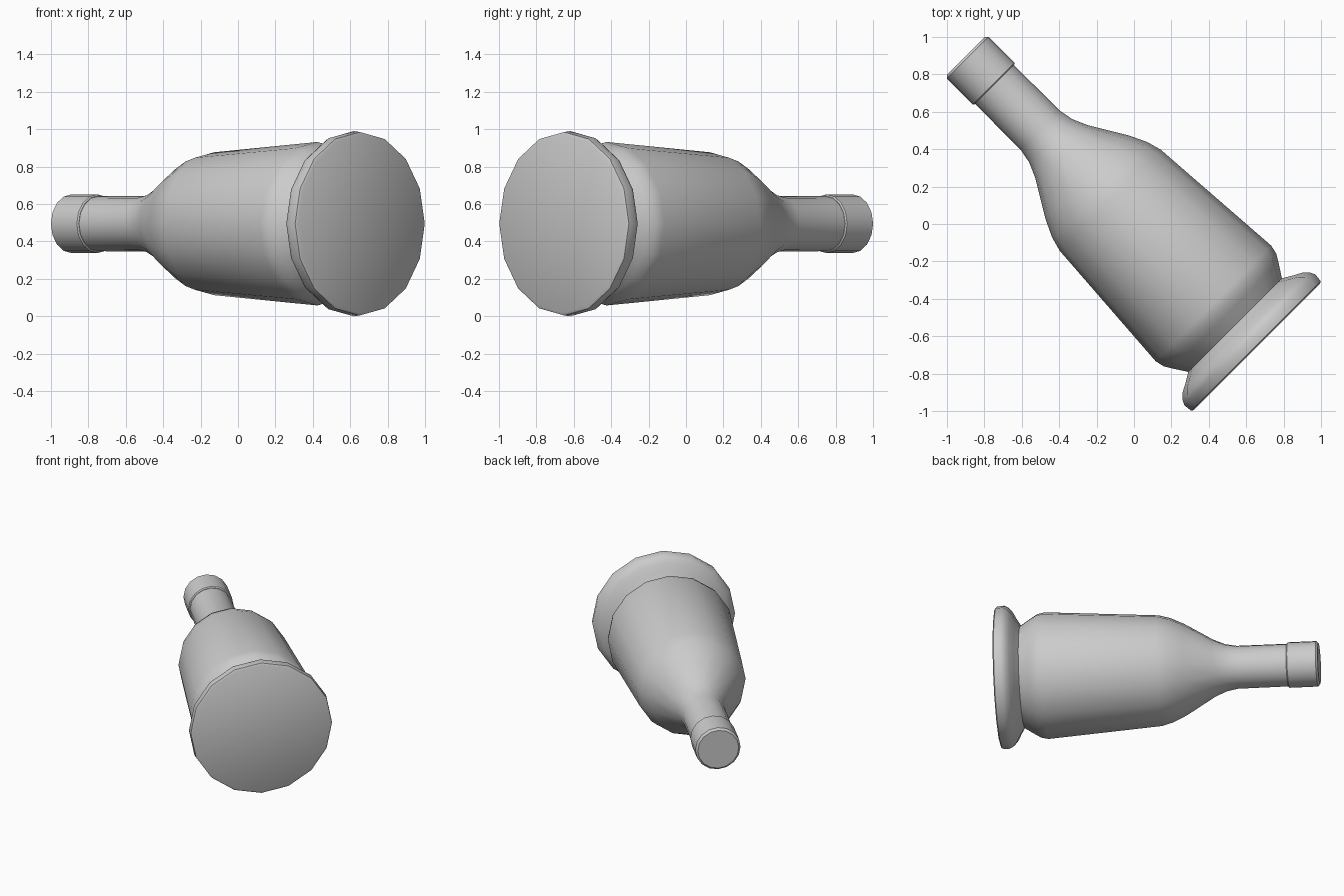
import bpy, bmesh, math
from mathutils import Vector

if "Cube" in bpy.data.objects:
    bpy.data.objects.remove(bpy.data.objects["Cube"])

SIDES = 16
AXIS = Vector((-1, 1, 0)).normalized()   # bottle lies diagonally, cap to back left
SIDE = Vector((1, 1, 0)).normalized()
UP = Vector((0, 0, 1))
CENTRE = Vector((0, 0, 0.495))


def lathe(name, profile):
    """Turn (distance along axis, radius) points into a closed, capped solid."""
    bm = bmesh.new()
    rings = []
    for t, r in profile:
        ring = []
        for i in range(SIDES):
            a = 2 * math.pi * i / SIDES
            ring.append(bm.verts.new(CENTRE + AXIS * t + (UP * math.cos(a) + SIDE * math.sin(a)) * r))
        rings.append(ring)
    for lo, hi in zip(rings, rings[1:]):
        for i in range(SIDES):
            j = (i + 1) % SIDES
            bm.faces.new((lo[i], lo[j], hi[j], hi[i]))
    bm.faces.new(rings[0])
    bm.faces.new(rings[-1])
    bmesh.ops.recalc_face_normals(bm, faces=bm.faces)
    mesh = bpy.data.meshes.new(name)
    bm.to_mesh(mesh)
    bm.free()
    ob = bpy.data.objects.new(name, mesh)
    bpy.context.collection.objects.link(ob)
    bpy.ops.object.select_all(action='DESELECT')
    ob.select_set(True)
    bpy.context.view_layer.objects.active = ob
    bpy.ops.object.shade_smooth_by_angle(angle=math.radians(40))
    return ob


# Flared foot and body, one continuous skin up into the neck
lathe("bottle_body", [
    (-0.93, 0.475), (-0.922, 0.49), (-0.875, 0.495), (-0.845, 0.48),
    (-0.82, 0.452), (-0.795, 0.405), (-0.764, 0.354),
    (-0.69, 0.402), (-0.65, 0.426), (-0.60, 0.437),
    (0.18, 0.382), (0.26, 0.36), (0.355, 0.315), (0.55, 0.198),
    (0.63, 0.163), (0.71, 0.148), (1.07, 0.147)])

# Cap with a small bevel at both ends
lathe("bottle_cap", [
    (1.055, 0.15), (1.062, 0.157), (1.258, 0.157), (1.272, 0.142)])
